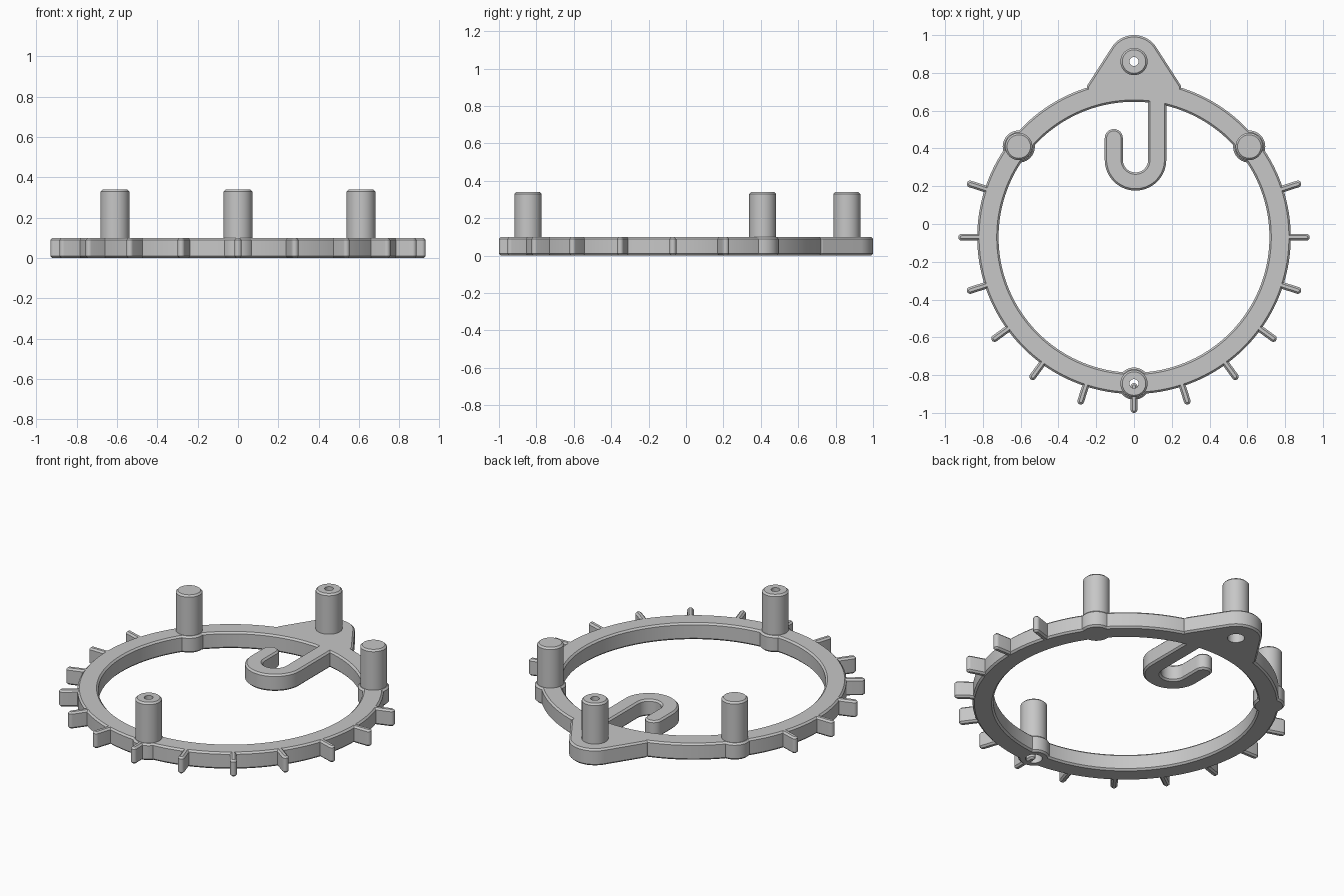
import bpy, bmesh, math
from mathutils import Vector

cube = bpy.data.objects.get("Cube")
if cube:
    bpy.data.objects.remove(cube, do_unlink=True)

THICK, CHAMFER = 0.1, 0.01
CENTRE = Vector((0, -0.07))
RING_OUT, RING_IN, FIN_TIP = 0.83, 0.717, 0.93
POST_R, POST_TOP = 0.072, 0.34

grey = bpy.data.materials.new("plain grey")
grey.use_nodes = True
colour = (0.57, 0.57, 0.57, 1)
grey.diffuse_color = colour
grey.node_tree.nodes["Principled BSDF"].inputs["Base Color"].default_value = colour


def finish(name, bm):
    bmesh.ops.recalc_face_normals(bm, faces=bm.faces)
    mesh = bpy.data.meshes.new(name)
    bm.to_mesh(mesh)
    bm.free()
    mesh.materials.append(grey)
    obj = bpy.data.objects.new(name, mesh)
    bpy.context.collection.objects.link(obj)
    return obj


def arc(c, r, start, end, n):
    """Points on an arc, angles in degrees."""
    angles = [math.radians(start + (end - start) * i / n) for i in range(n + 1)]
    return [Vector((c[0] + r * math.cos(a), c[1] + r * math.sin(a))) for a in angles]


def circle(c, r, n=64):
    return arc(c, r, 0, 360, n)[:-1]


def stroke(path, half):
    """Outline of a path drawn with a round pen."""
    dirs = [(path[min(i + 1, len(path) - 1)] - path[max(i - 1, 0)]).normalized()
            for i in range(len(path))]
    sides = [Vector((-d.y, d.x)) * half for d in dirs]
    left = [p + s for p, s in zip(path, sides)]
    right = [p - s for p, s in zip(path, sides)]
    end = math.degrees(math.atan2(dirs[-1].y, dirs[-1].x))
    start = math.degrees(math.atan2(dirs[0].y, dirs[0].x))
    end_cap = arc(path[-1], half, end + 90, end - 90, 12)[1:-1]
    start_cap = arc(path[0], half, start - 90, start - 270, 12)[1:-1]
    return left + end_cap + right[::-1] + start_cap


def prism(name, outline, z0=0.0, z1=THICK, chamfer=CHAMFER):
    """Extruded outline with chamfered rims."""
    bm = bmesh.new()
    base = bm.faces.new([bm.verts.new((p.x, p.y, z0)) for p in outline])
    new = bmesh.ops.extrude_face_region(bm, geom=[base], use_keep_orig=True)["geom"]
    bmesh.ops.translate(bm, vec=(0, 0, z1 - z0),
                        verts=[v for v in new if isinstance(v, bmesh.types.BMVert)])
    bmesh.ops.recalc_face_normals(bm, faces=bm.faces)
    if chamfer:
        rims = [e for e in bm.edges if abs(e.verts[0].co.z - e.verts[1].co.z) < 1e-5]
        bmesh.ops.bevel(bm, geom=rims, offset=chamfer, segments=1, profile=0.5,
                        affect='EDGES', clamp_overlap=False)
    return finish(name, bm)


def annulus(name, c, r_in, r_out, n=160):
    """Flat ring with chamfered edges."""
    k, h = CHAMFER, THICK
    section = [(r_in + k, 0), (r_out - k, 0), (r_out, k), (r_out, h - k),
               (r_out - k, h), (r_in + k, h), (r_in, h - k), (r_in, k)]
    bm = bmesh.new()
    loops = [[bm.verts.new((p.x, p.y, z)) for p in circle(c, r, n)] for r, z in section]
    for a, b in zip(loops, loops[1:] + loops[:1]):
        for i in range(n):
            j = (i + 1) % n
            bm.faces.new((a[i], a[j], b[j], b[i]))
    return finish(name, bm)


def cut(obj, cutter):
    mod = obj.modifiers.new("hole", 'BOOLEAN')
    mod.operation, mod.solver, mod.object = 'DIFFERENCE', 'EXACT', cutter
    bpy.context.view_layer.objects.active = obj
    bpy.ops.object.modifier_apply(modifier=mod.name)


parts = []

# Main ring
ring = annulus("ring", CENTRE, RING_IN, RING_OUT)

# Hanging tab at the back
back, front = Vector((0, 0.86)), Vector((0, -0.845))
tab_outline = arc(back, 0.14, 32.7, 147.3, 32)
tab_outline += [Vector(p) for p in ((-0.25, 0.73), (-0.25, 0.69), (0.25, 0.69), (0.25, 0.73))]
tab = prism("hanging_tab", tab_outline)

# J-shaped hook inside the ring
bend = Vector((0.008, 0.34))
hook_path = [Vector((bend.x + 0.115, 0.69))] + arc(bend, 0.115, 0, -180, 40)
hook_path.append(Vector((bend.x - 0.115, 0.455)))
parts.append(prism("hook", stroke(hook_path, 0.048)))

# Fins round the front of the ring
for i in range(13):
    a = math.radians(18 - 18 * i)
    d = Vector((math.cos(a), math.sin(a)))
    path = [CENTRE + d * (RING_OUT - 0.04), CENTRE + d * (FIN_TIP - 0.018)]
    parts.append(prism(f"fin_{i + 1}", stroke(path, 0.018)))

# Collars and solid side posts
for side, x in (("left", 0.61), ("right", -0.61)):
    c = Vector((x, 0.41))
    parts.append(prism(f"{side}_collar", circle(c, 0.085)))
    parts.append(prism(f"{side}_post", circle(c, POST_R), 0.05, POST_TOP))

# Hollow posts at the front and back, with a wider bore from below
front_collar = prism("front_collar", circle(front, 0.085))
for name, c, bases in (("front", front, [ring, front_collar]), ("back", back, [tab])):
    post = prism(f"{name}_post", circle(c, POST_R), 0.05, POST_TOP)
    for r, z1 in ((0.024, 0.5), (0.046, 0.24)):
        cutter = prism("cutter", circle(c, r, 48), -0.1, z1, 0)
        for obj in bases + [post]:
            cut(obj, cutter)
        bpy.data.objects.remove(cutter, do_unlink=True)
    parts.append(post)
parts += [ring, tab, front_collar]

# Smooth round sides, crisp chamfers
bpy.ops.object.select_all(action='DESELECT')
for obj in parts:
    obj.select_set(True)
bpy.context.view_layer.objects.active = ring
bpy.ops.object.shade_smooth_by_angle(angle=math.radians(25))
